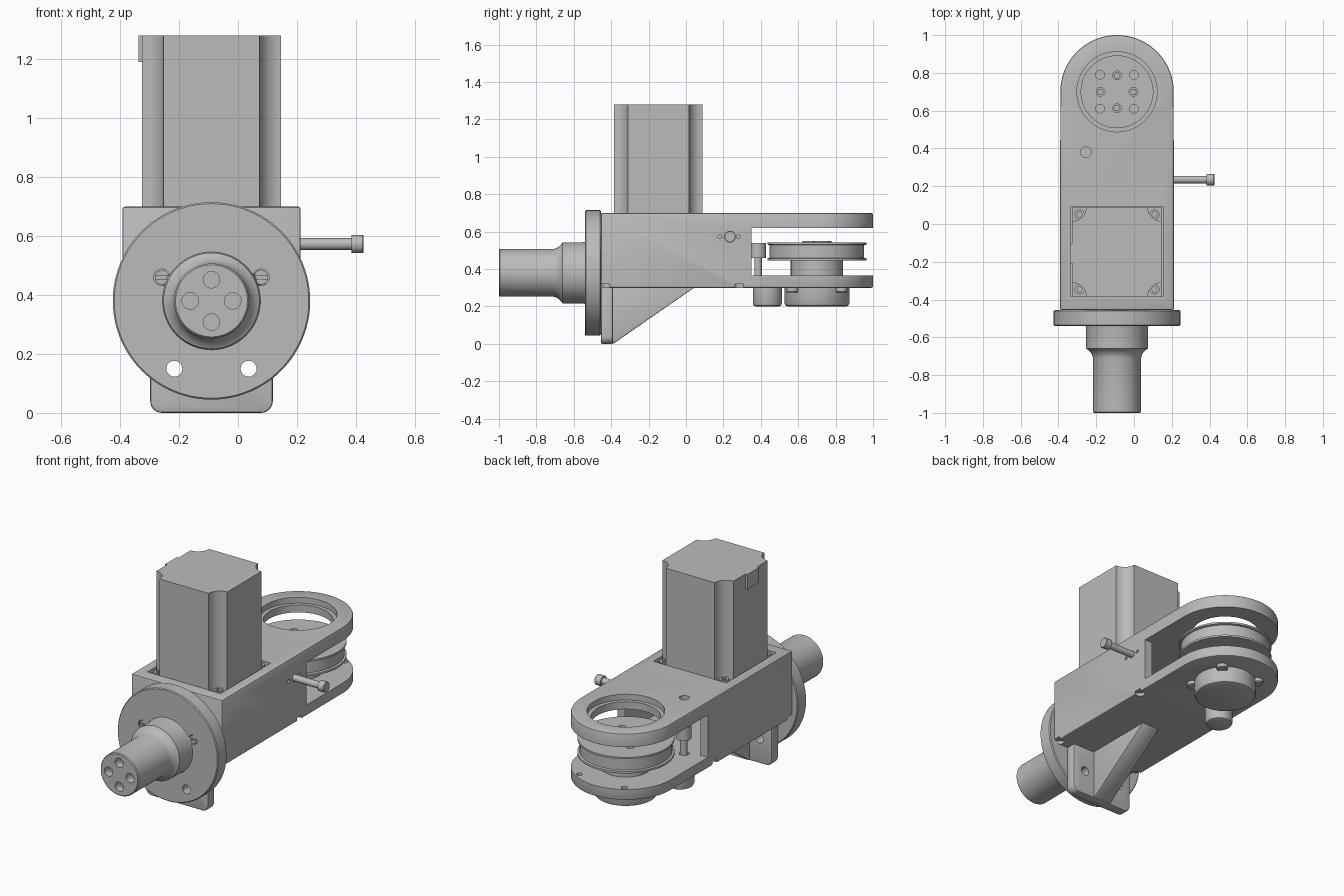
import bpy, bmesh
from math import sin, cos, pi, radians
from mathutils import Matrix, Vector

cube = bpy.data.objects.get("Cube")
if cube:
    bpy.data.objects.remove(cube, do_unlink=True)

grey = bpy.data.materials.new("plain grey")
grey.use_nodes = True
GREY = (0.5, 0.5, 0.5, 1)
grey.diffuse_color = GREY
grey.node_tree.nodes["Principled BSDF"].inputs["Base Color"].default_value = GREY

CX = -0.09                       # centre line of the arm
AXIS_Z = 0.38                    # height of the shaft axis
PIVOT = 0.70                     # y of the pulley axis
TURN = {"z": Matrix(), "-y": Matrix.Rotation(pi / 2, 4, "X"), "x": Matrix.Rotation(pi / 2, 4, "Y")}


def finish(name, bm):
    bmesh.ops.recalc_face_normals(bm, faces=bm.faces)
    mesh = bpy.data.meshes.new(name)
    bm.to_mesh(mesh)
    bm.free()
    obj = bpy.data.objects.new(name, mesh)
    bpy.context.collection.objects.link(obj)
    mesh.materials.append(grey)
    return obj


def prism(name, outline, depth, place=Matrix()):
    """Extrude a flat outline upward by depth, then place it."""
    bm = bmesh.new()
    face = bm.faces.new([bm.verts.new((u, v, 0)) for u, v in outline])
    top = bmesh.ops.extrude_face_region(bm, geom=[face])["geom"]
    bmesh.ops.translate(bm, vec=(0, 0, depth), verts=[g for g in top if isinstance(g, bmesh.types.BMVert)])
    bm.transform(place)
    return finish(name, bm)


def lathe(name, profile, origin, axis="z", steps=64):
    """Turn (radius, height) points around an axis through origin."""
    bm = bmesh.new()
    pts = [(0, profile[0][1])] + profile + [(0, profile[-1][1])]
    verts = [bm.verts.new((r, 0, h)) for r, h in pts]
    edges = [bm.edges.new(pair) for pair in zip(verts, verts[1:])]
    bmesh.ops.spin(bm, geom=verts + edges, cent=(0, 0, 0), axis=(0, 0, 1), angle=2 * pi, steps=steps)
    bmesh.ops.remove_doubles(bm, verts=bm.verts, dist=1e-5)
    bm.transform(Matrix.Translation(origin) @ TURN[axis])
    return finish(name, bm)


def cyl(name, origin, r, length, axis="z", steps=32):
    return lathe(name, [(r, 0), (r, length)], origin, axis, steps)


def box(name, low, high):
    low, high = Vector(low), Vector(high)
    bm = bmesh.new()
    bmesh.ops.create_cube(bm, size=1)
    bmesh.ops.scale(bm, vec=high - low, verts=bm.verts)
    bmesh.ops.translate(bm, vec=(low + high) / 2, verts=bm.verts)
    return finish(name, bm)


def apply(obj):
    graph = bpy.context.evaluated_depsgraph_get()
    obj.data = bpy.data.meshes.new_from_object(obj.evaluated_get(graph))
    obj.modifiers.clear()


def bevel(obj, width, segments=3):
    mod = obj.modifiers.new("Bevel", "BEVEL")
    mod.width, mod.segments, mod.angle_limit = width, segments, radians(40)
    apply(obj)
    return obj


def cut(obj, cutters):
    for cutter in cutters:
        mod = obj.modifiers.new("Cut", "BOOLEAN")
        mod.operation, mod.solver, mod.object = "DIFFERENCE", "EXACT", cutter
        apply(obj)
        bpy.data.objects.remove(cutter, do_unlink=True)
    return obj


def arc(cx, cy, r, start, end, n=10):
    angles = [radians(start + (end - start) * i / n) for i in range(n + 1)]
    return [(cx + r * cos(a), cy + r * sin(a)) for a in angles]


def ring(r, count, start=0):
    return [(r * cos(start + i * 2 * pi / count), r * sin(start + i * 2 * pi / count)) for i in range(count)]


# Hollow arm body with a fork at the rear
HALF = 0.302
outline = [(CX - HALF, -0.455), (CX + HALF, -0.455)] + arc(CX, PIVOT, 0.3, 0, 180, 48)
body = prism("arm_body", outline, 0.4, Matrix.Translation((0, 0, 0.3)))
bevel(body, 0.008, 2)
fork = box("fork_cutter", (-0.6, 0.35, 0.365), (0.5, 1.2, 0.62))
cavity = box("cavity_cutter", (CX - 0.25, -0.38, 0.365), (CX + 0.25, 0.4, 0.62))
pocket = box("pocket_cutter", (CX - 0.243, -0.385, 0.67), (CX + 0.243, 0.092, 0.8))
cutters = [fork, cavity, pocket,
           cyl("bore_cutter", (CX, PIVOT, 0.5), 0.19, 0.4, steps=64),
           cyl("counterbore_cutter", (CX, PIVOT, 0.665), 0.212, 0.2, steps=64),
           cyl("access_cutter", (-0.255, 0.38, 0.5), 0.028, 0.3),
           cyl("lower_access_cutter", (-0.255, 0.38, 0.33), 0.028, 0.1)]
for side in (-1, 1):
    cutters.append(cyl("plate_hole_cutter", (CX + side * 0.15, 0.93, 0.33), 0.017, 0.1))
    for y in (-0.43, 0.285):
        cutters.append(cyl("edge_notch_cutter", (CX + side * 0.285, y, 0.25), 0.028, 0.07))
for dy in (-0.05, 0.05):
    cutters.append(cyl("pin_hole_cutter", (0.18, 0.23 + dy, 0.573), 0.01, 0.1, "x"))
cut(body, cutters)

# Motor with fluted corners, mounting flange and corner screws
MY, MH, NOTCH = -0.148, 0.236, 0.073
profile = []
for i, (sx, sy) in enumerate([(1, 1), (-1, 1), (-1, -1), (1, -1)]):
    profile += arc(CX + sx * MH, MY + sy * MH, NOTCH, 270 + 90 * i, 180 + 90 * i, 8)
prism("motor", profile, 0.605, Matrix.Translation((0, 0, 0.675)))
box("motor_flange", (CX - MH, MY - MH, 0.66), (CX + MH, MY + MH, 0.682))
box("motor_connector", (-0.338, -0.21, 1.19), (-0.32, -0.1, 1.28))
for dx, dy in ring(0.28, 4, pi / 4):
    screw = cyl("motor_screw", (CX + dx, MY + dy, 0.675), 0.027, 0.022)
    cut(screw, [cyl("socket_cutter", (CX + dx, MY + dy, 0.687), 0.015, 0.03, steps=6)])

# Front flange disc
flange = lathe("front_flange", [(0.33, 0), (0.335, 0.005), (0.335, 0.08), (0.33, 0.085)],
               (CX, -0.455, AXIS_Z), "-y", 96)
HOLES = [(CX - 0.126, 0.15), (CX + 0.126, 0.15)]
SCREWS = [(CX - 0.168, 0.46), (CX + 0.168, 0.46)]
cut(flange, [cyl("flange_hole_cutter", (x, -0.4, z), 0.027, 0.2, "-y") for x, z in HOLES]
    + [cyl("screw_seat_cutter", (x, -0.5, z), 0.028, 0.1, "-y") for x, z in SCREWS])
for x, z in SCREWS:
    screw = cyl("flange_screw", (x, -0.49, z), 0.024, 0.045, "-y")
    cut(screw, [box("slot_cutter", (x - 0.04, -0.6, z - 0.005), (x + 0.04, -0.525, z + 0.005))])

# Stepped shaft with four blind holes
shaft_profile = [(0.19, 0), (0.19, 0.045), (0.177, 0.055), (0.168, 0.075), (0.163, 0.1), (0.163, 0.205),
                 (0.155, 0.21), (0.142, 0.222), (0.132, 0.237), (0.127, 0.255), (0.127, 0.54), (0.122, 0.545)]
shaft = lathe("shaft", shaft_profile, (CX, -0.455, AXIS_Z), "-y")
cut(shaft, [cyl("shaft_hole_cutter", (CX + dx, -0.95, AXIS_Z + dz), 0.028, 0.2, "-y")
            for dx, dz in ring(0.072, 4)])

# Mounting plate and gusset rib below the body
upright = Matrix.Translation((CX, -0.39, 0)) @ TURN["-y"]
plate_outline = [(0.208, 0.302), (-0.208, 0.302)] + arc(-0.168, 0.04, 0.04, 180, 270, 6) + arc(0.168, 0.04, 0.04, 270, 360, 6)
plate = bevel(prism("mount_plate", plate_outline, 0.064, upright), 0.008, 2)
cut(plate, [cyl("plate_bolt_cutter", (x, -0.3, z), 0.027, 0.25, "-y") for x, z in HOLES])
rib_place = Matrix.Translation((CX - 0.06, 0, 0)) @ Matrix(((0, 0, 1, 0), (1, 0, 0, 0), (0, 1, 0, 0), (0, 0, 0, 1)))
bevel(prism("gusset_rib", [(-0.43, 0.003), (-0.385, 0.003), (0.05, 0.305), (-0.43, 0.305)], 0.12, rib_place), 0.006, 2)

# Belt pulley, its hub and bolt holes
pulley_profile = [(0.14, -0.095), (0.14, 0), (0.265, 0), (0.265, 0.012), (0.253, 0.015), (0.253, 0.083),
                  (0.265, 0.086), (0.265, 0.097), (0.08, 0.097), (0.08, 0.104)]
pulley = lathe("belt_pulley", pulley_profile, (CX, PIVOT, 0.445))
cut(pulley, [cyl("bolt_cutter", (CX + dx, PIVOT + dy, 0.5), 0.023, 0.1, steps=24)
             for dx, dy in ring(0.087, 4) + ring(0.127, 4, pi / 4)])
for dx, dy in ring(0.087, 4):
    cyl("pulley_bolt", (CX + dx, PIVOT + dy, 0.49), 0.018, 0.042, steps=6)

# Bearing cap with ears under the fork, and the idler with its boss
lathe("bearing_cap", [(0.155, 0.2), (0.168, 0.205), (0.174, 0.218), (0.174, 0.305)], (CX, PIVOT, 0))
for dx, dy in ring(0.185, 4, pi / 4):
    lathe("cap_ear", [(0.028, 0.275), (0.032, 0.28), (0.032, 0.305)], (CX + dx, PIVOT + dy, 0), steps=24)
lathe("idler_boss", [(0.062, 0.2), (0.073, 0.205), (0.078, 0.218), (0.078, 0.305)], (-0.265, 0.435, 0), steps=40)
cyl("idler_roller", (-0.255, 0.385, 0.46), 0.042, 0.08)
cyl("idler_pin", (-0.255, 0.385, 0.36), 0.02, 0.15)

# Tensioning screw on the side
lathe("tension_screw", [(0.02, 0), (0.02, 0.215), (0.031, 0.215), (0.031, 0.252), (0.028, 0.256)],
      (0.17, 0.235, 0.573), "x", 32)

# Smooth curved surfaces, keep edges sharp
bpy.ops.object.select_all(action="DESELECT")
for obj in bpy.context.scene.objects:
    if obj.type == "MESH":
        obj.select_set(True)
        bpy.context.view_layer.objects.active = obj
bpy.ops.object.shade_smooth_by_angle(angle=radians(35))
